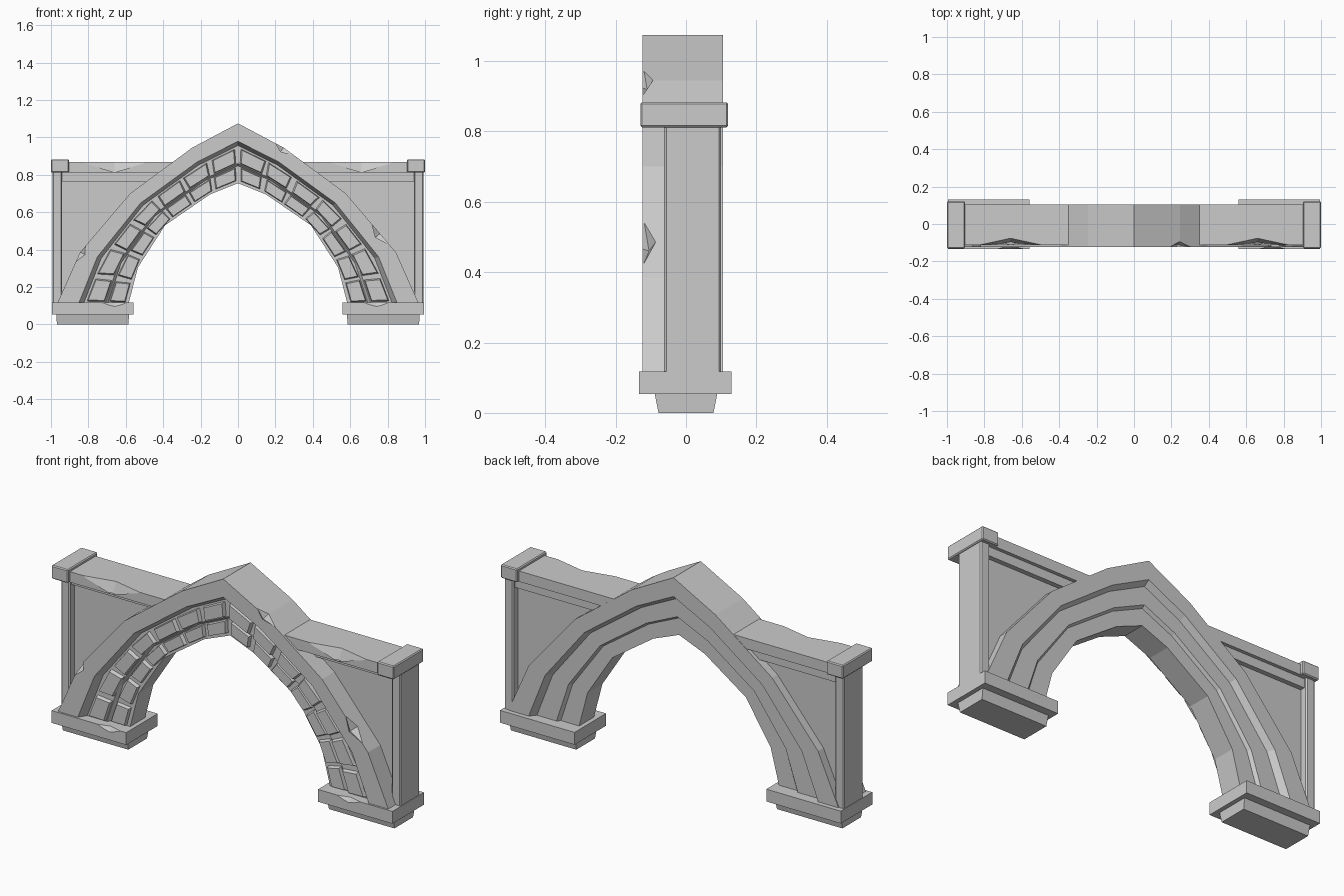
import bpy, bmesh, random
from mathutils import Vector

if "Cube" in bpy.data.objects:
    bpy.data.objects.remove(bpy.data.objects["Cube"])

random.seed(4)

def make(name, verts, faces):
    bm = bmesh.new()
    vs = [bm.verts.new(v) for v in verts]
    for f in faces:
        bm.faces.new([vs[i] for i in f])
    bmesh.ops.recalc_face_normals(bm, faces=bm.faces)
    me = bpy.data.meshes.new(name)
    bm.to_mesh(me)
    bm.free()
    ob = bpy.data.objects.new(name, me)
    bpy.context.collection.objects.link(ob)
    return ob

def loft(name, rings):
    """Closed solid through equal-length rings of points."""
    n = len(rings[0])
    faces = [tuple(range(n)), tuple(range((len(rings) - 1) * n, len(rings) * n))]
    for r in range(len(rings) - 1):
        for i in range(n):
            j = (i + 1) % n
            faces.append((r*n + i, r*n + j, r*n + n + j, r*n + n + i))
    return make(name, [p for ring in rings for p in ring], faces)

def box(name, s, x0, x1, y0, y1, z0, z1, inset=(0, 0), bevel=0.0):
    """Box on side s; inset shrinks its bottom in x and y."""
    def ring(z, dx, dy):
        return [(s*(x0+dx), y0+dy, z), (s*(x1-dx), y0+dy, z), (s*(x1-dx), y1-dy, z), (s*(x0+dx), y1-dy, z)]
    ob = loft(name, [ring(z0, *inset), ring(z1, 0, 0)])
    if bevel:
        m = ob.modifiers.new("bevel", 'BEVEL')
        m.width, m.segments = bevel, 1
    return ob

def chip(target, at, along, size):
    """Stretched octahedron that knocks a piece off an edge."""
    a = Vector(along).normalized()
    u = a.cross(Vector((0.3, 1, 0.2))).normalized()
    v = a.cross(u)
    c = Vector(at)
    pts = [c + a*size[0], c - a*size[0], c + u*size[1], c + v*size[2], c - u*size[1], c - v*size[2]]
    cut = make("chip_cutter", pts, [(e, 2 + i, 2 + (i + 1) % 4) for e in (0, 1) for i in range(4)])
    cut.hide_render = True
    cut.hide_viewport = True
    m = target.modifiers.new("chip", 'BOOLEAN')
    m.operation, m.object, m.solver = 'DIFFERENCE', cut, 'EXACT'

# Arch curves for one side, from foot to peak (x, z)
OUT = [(.972, .10), (.845, .385), (.577, .70), (.245, .945), (0, 1.075)]
INN = [(.588, .10), (.535, .305), (.39, .53), (.15, .695), (0, .755)]

def station(k, f):
    return Vector(OUT[k]).lerp(Vector(INN[k]), f)

def along(t, f):
    """Point at fraction t of the length of the curve f."""
    pts = [station(k, f) for k in range(5)]
    lens = [(pts[k+1] - pts[k]).length for k in range(4)]
    d = t * sum(lens)
    for k in range(4):
        if d <= lens[k] or k == 3:
            return pts[k].lerp(pts[k+1], min(1, d / lens[k]))
        d -= lens[k]

# Stepped arch ring, same steps on front and back
SECTION = [(0, -.123), (.30, -.123), (.37, -.082), (.67, -.082), (.71, -.066), (1, -.066),
           (1, .058), (.72, .058), (.68, .074), (.38, .074), (.31, .105), (0, .105)]
rings = []
for i in range(9):
    k, s = (i, -1) if i <= 4 else (8 - i, 1)
    ring = []
    for f, y in SECTION:
        p = station(k, f)
        ring.append((s * p.x, y, p.y))
    rings.append(ring)
arch = loft("arch", rings)
chip(arch, (.765, -.122, .49), (.6, 0, -.75), (.09, .05, .05))
chip(arch, (-.85, -.125, .39), (.4, 0, .8), (.08, .045, .04))
chip(arch, (.25, -.125, .953), (.8, 0, -.6), (.09, .045, .045))

# Two courses of raised stones on the front
def course(name, s, f0, f1, count, y_in, y_out):
    for i in range(count):
        t0, t1 = (i + .07) / count, (i + .93) / count
        j = [random.uniform(-.006, .006) for _ in range(4)]
        corners = [(t0 + j[0], f0), (t1 + j[1], f0), (t1 + j[2], f1), (t0 + j[3], f1)]
        base = [along(max(.02, min(.99, t)), f) for t, f in corners]
        mid = sum(base, Vector((0, 0))) / 4
        top = [p.lerp(mid, .13) for p in base]
        loft(name, [[(s*p.x, y_in, p.y) for p in base], [(s*p.x, y_out, p.y) for p in top]])

for s, side in ((-1, "left"), (1, "right")):
    course("outer_stone_" + side, s, .40, .66, 7, -.078, -.1)
    course("inner_stone_" + side, s, .72, .95, 7, -.062, -.084)

    # Foot and base block
    box("foot_" + side, s, .582, .972, -.09, .09, 0, .06, inset=(.004, .012))
    base = box("base_" + side, s, .56, .995, -.133, .13, .053, .118)

    # End pillar and its cap
    box("pillar_" + side, s, .94, .992, -.062, .10, .11, .82, bevel=.006)
    box("pillar_cap_" + side, s, .903, 1.0, -.13, .12, .812, .883, bevel=.005)

    # Recessed spandrel panel following the arch
    outline = [(.96, .11), (.96, .82), (.36, .82)] + [tuple(station(k, .2)) for k in (2, 1)] + [(.90, .11)]
    loft("panel_" + side, [[(s*x, y, z) for x, z in outline] for y in (-.02, .06)])

    # Rail under the coping, and the coping
    box("rail_" + side, s, .42, .95, -.045, .085, .765, .82)
    coping = box("coping_" + side, s, .34, .92, -.112, .103, .812, .868)

    # Worn edges
    chip(base, (s*.74 if s > 0 else -.66, -.137, .124), (1, 0, 0), (.10, .03, .03))
    chip(coping, (s*.66, -.115, .874), (1, 0, 0), (.19, .075, .045))
